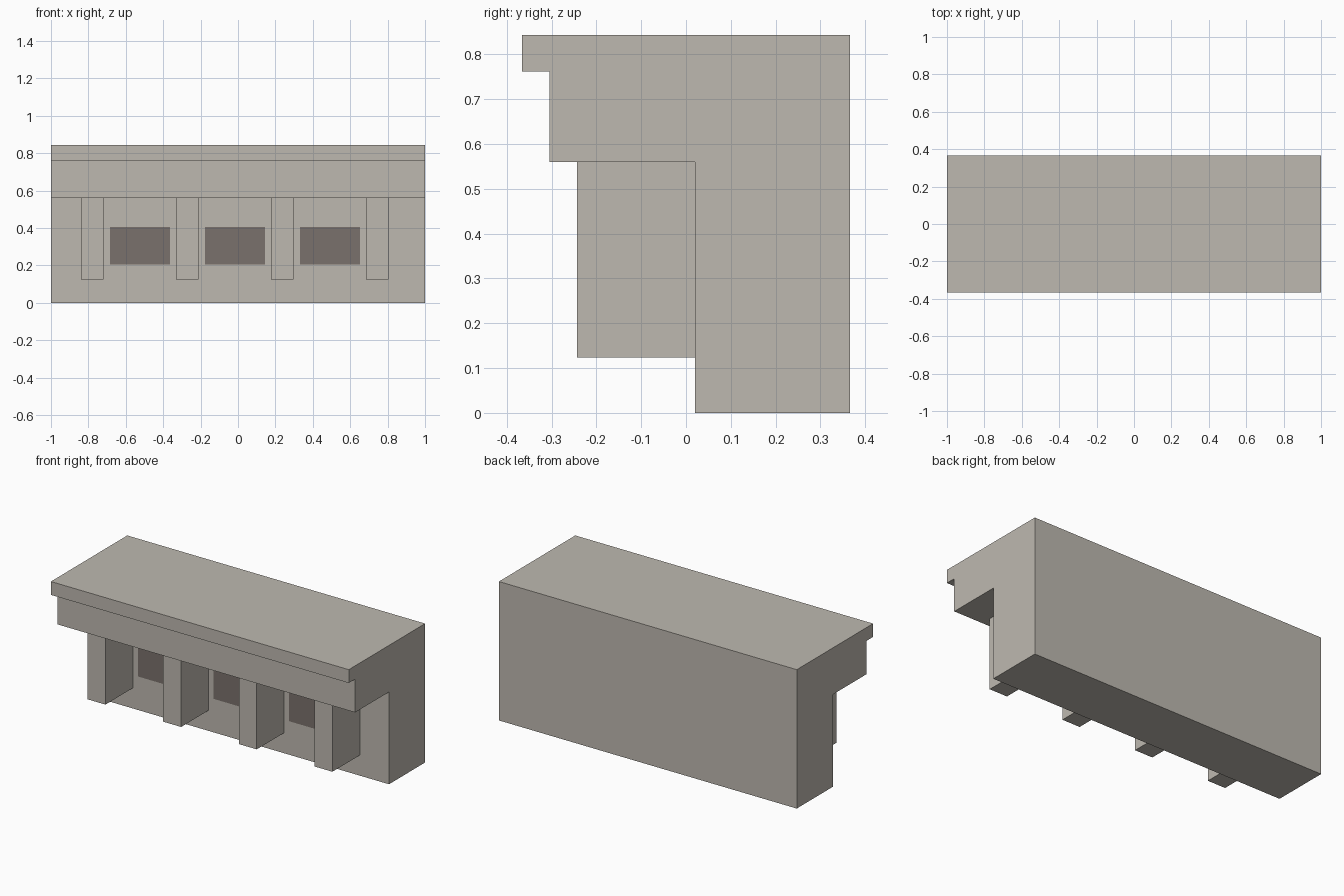
import bpy
import bmesh

if "Cube" in bpy.data.objects:
    bpy.data.objects.remove(bpy.data.objects["Cube"])


def material(name, rgb):
    m = bpy.data.materials.new(name)
    m.diffuse_color = (*rgb, 1)
    m.use_nodes = True
    m.node_tree.nodes["Principled BSDF"].inputs["Base Color"].default_value = m.diffuse_color
    return m


STONE = material("warm_grey_stone", (0.515, 0.485, 0.434))
DARK = material("dark_brown_grey", (0.195, 0.165, 0.150))


def extrude_profile(name, profile, x0, x1, mat):
    """Sweep a (y, z) outline along x from x0 to x1."""
    bm = bmesh.new()
    face = bm.faces.new([bm.verts.new((x0, y, z)) for y, z in profile])
    swept = bmesh.ops.extrude_face_region(bm, geom=[face])["geom"]
    verts = [v for v in swept if isinstance(v, bmesh.types.BMVert)]
    bmesh.ops.translate(bm, verts=verts, vec=(x1 - x0, 0, 0))
    bmesh.ops.recalc_face_normals(bm, faces=bm.faces)
    mesh = bpy.data.meshes.new(name)
    bm.to_mesh(mesh)
    bm.free()
    mesh.materials.append(mat)
    obj = bpy.data.objects.new(name, mesh)
    bpy.context.collection.objects.link(obj)
    return obj


def rect(y0, y1, z0, z1):
    return [(y0, z0), (y1, z0), (y1, z1), (y0, z1)]


BACK, WALL = 0.366, 0.02
FRIEZE, CORNICE = -0.305, -0.366
TOP, LEDGE, SOFFIT = 0.843, 0.762, 0.56

# Wall with the stepped overhang and cornice
extrude_profile("wall_and_cornice", [
    (BACK, 0), (BACK, TOP), (CORNICE, TOP), (CORNICE, LEDGE),
    (FRIEZE, LEDGE), (FRIEZE, SOFFIT), (WALL, SOFFIT), (WALL, 0)], -1, 1, STONE)

# Four brackets hanging under the overhang
PITCH = 0.508
for i in range(4):
    x = -0.84 + i * PITCH
    extrude_profile(f"bracket_{i + 1}", rect(-0.243, WALL, 0.124, SOFFIT),
                    x, x + 0.12, STONE)

# Dark panels on the wall between the brackets
for i in range(3):
    x = -0.685 + i * PITCH
    extrude_profile(f"window_panel_{i + 1}", rect(WALL - 0.003, WALL, 0.205, 0.405),
                    x, x + 0.322, DARK)
